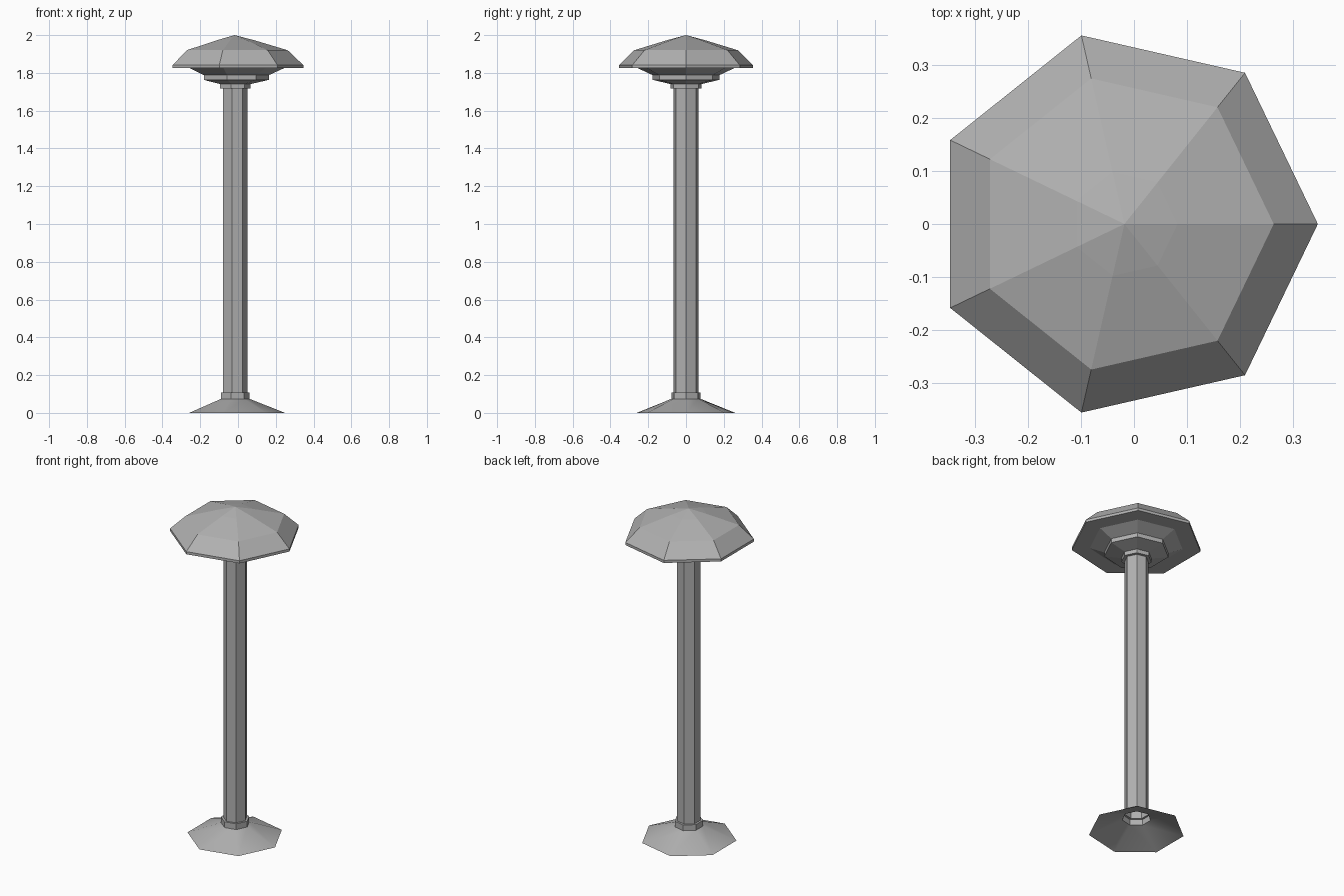
import bpy, bmesh, math

if "Cube" in bpy.data.objects:
    bpy.data.objects.remove(bpy.data.objects["Cube"])

SIDES = 7
AXIS_X = -0.018  # axis offset so the seven-sided cap is centred on x

# Mid-grey metal shared by every part
metal = bpy.data.materials.new("grey_metal")
metal.diffuse_color = (0.44, 0.44, 0.44, 1)
metal.use_nodes = True
metal.node_tree.nodes["Principled BSDF"].inputs["Base Color"].default_value = metal.diffuse_color


def lathe(name, profile):
    """Revolve (radius, z) points, listed bottom to top, into a seven-sided shell."""
    bm = bmesh.new()
    rings = []
    for r, z in profile:
        if r == 0:
            rings.append([bm.verts.new((AXIS_X, 0, z))] * SIDES)
        else:
            rings.append([bm.verts.new((AXIS_X + r * math.cos(i * math.tau / SIDES),
                                        r * math.sin(i * math.tau / SIDES), z))
                          for i in range(SIDES)])
    for low, high in zip(rings, rings[1:]):
        for i in range(SIDES):
            j = (i + 1) % SIDES
            quad = [low[i], low[j], high[j], high[i]]
            bm.faces.new(list(dict.fromkeys(quad)))
    mesh = bpy.data.meshes.new(name)
    bm.to_mesh(mesh)
    bm.free()
    mesh.materials.append(metal)
    obj = bpy.data.objects.new(name, mesh)
    bpy.context.collection.objects.link(obj)
    return obj


# Flared foot, open underneath, with its collar; the shallow flare is smooth
base = lathe("base", [(0.267, 0.0), (0.08, 0.074), (0.08, 0.109), (0.067, 0.109)])
bpy.context.view_layer.objects.active = base
base.select_set(True)
bpy.ops.object.shade_smooth_by_angle(angle=math.radians(30))

# Straight post
lathe("post", [(0.067, 0.109), (0.067, 1.717)])

# Collar and stepped bracket under the lamp
lathe("lamp_bracket", [(0.067, 1.717), (0.085, 1.717), (0.085, 1.741),
                       (0.181, 1.763), (0.181, 1.788), (0.262, 1.825)])

# Domed cap with a thin rim
lathe("lamp_cap", [(0.262, 1.825), (0.364, 1.825), (0.364, 1.841),
                   (0.281, 1.92), (0.10, 1.974), (0, 2.0)])
